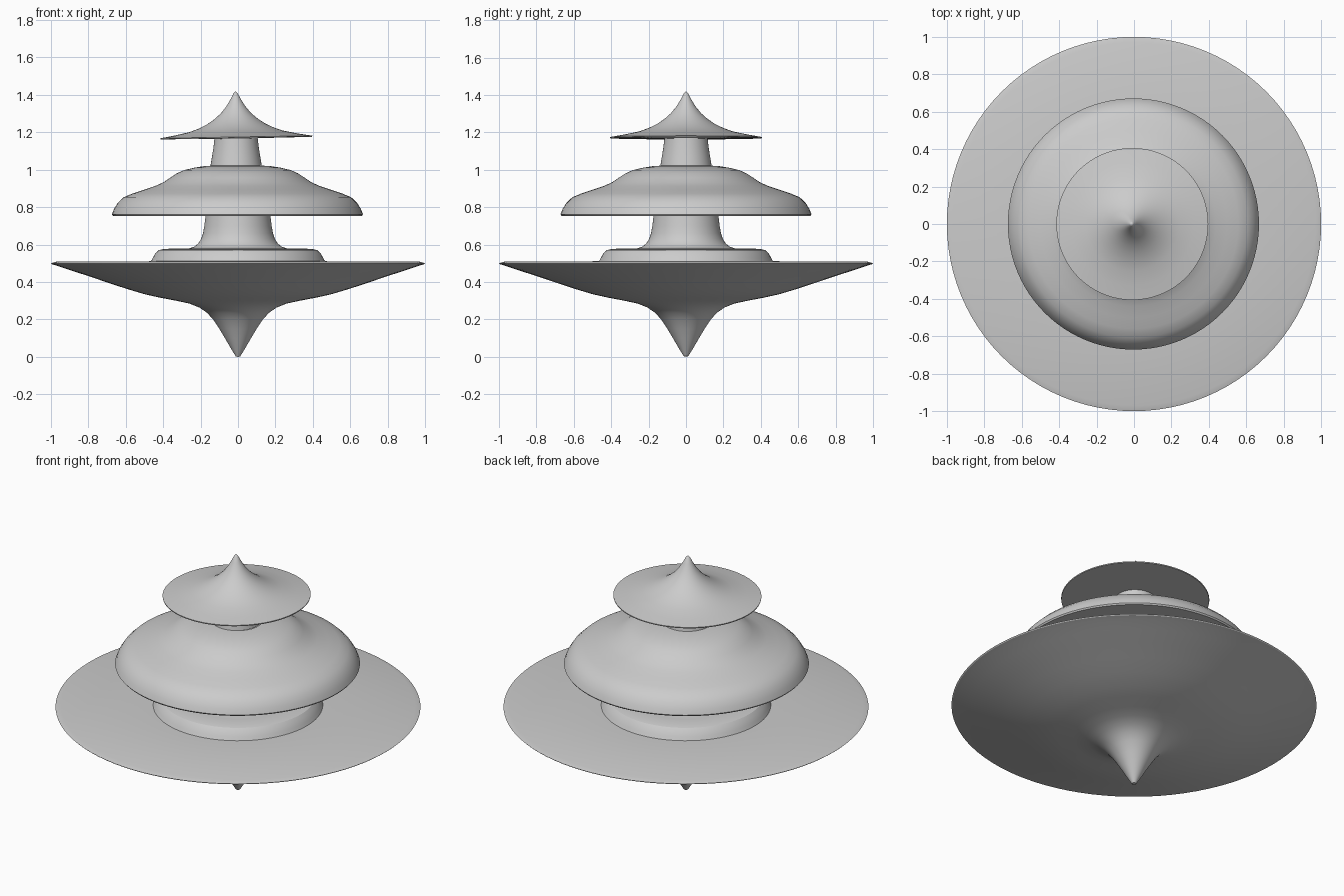
import bpy, bmesh, math

SEGMENTS = 96


def lathe(name, profile, x=0.0, tilt=0.0, pivot=0.0, angle=28):
    """Spin an (r, z) profile, listed bottom to top, about the vertical axis."""
    bm = bmesh.new()
    pts = [bm.verts.new((r, 0, z - pivot)) for r, z in profile]
    edges = [bm.edges.new(pair) for pair in zip(pts, pts[1:])]
    bmesh.ops.spin(bm, geom=pts + edges, cent=(0, 0, 0), axis=(0, 0, 1),
                   angle=math.tau, steps=SEGMENTS, use_duplicate=False)
    bmesh.ops.remove_doubles(bm, verts=bm.verts, dist=0.0004)
    bmesh.ops.recalc_face_normals(bm, faces=bm.faces)
    # An open shell may be recalculated inwards: the topmost/outermost face tells
    outer = max(bm.faces, key=lambda f: f.calc_center_median().xy.length)
    c = outer.calc_center_median()
    if outer.normal.x * c.x + outer.normal.y * c.y < 0:
        bmesh.ops.reverse_faces(bm, faces=bm.faces)
    mesh = bpy.data.meshes.new(name)
    bm.to_mesh(mesh)
    bm.free()
    ob = bpy.data.objects.new(name, mesh)
    bpy.context.collection.objects.link(ob)
    ob.location = (x, 0, pivot)
    ob.rotation_euler.y = tilt
    bpy.ops.object.select_all(action='DESELECT')
    ob.select_set(True)
    bpy.context.view_layer.objects.active = ob
    bpy.ops.object.shade_smooth_by_angle(angle=math.radians(angle))
    return ob


# Wide dish with a pointed foot
lathe("base_dish", [
    (0, 0), (0.012, 0.003), (0.035, 0.04), (0.07, 0.10), (0.10, 0.15),
    (0.133, 0.20), (0.165, 0.235), (0.205, 0.263), (0.26, 0.285),
    (0.33, 0.30), (0.42, 0.317), (0.50, 0.335), (0.60, 0.365),
    (0.70, 0.398), (0.80, 0.432), (0.90, 0.464), (0.97, 0.488),
    (0.995, 0.495), (1.0, 0.50), (0.97, 0.509), (0.46, 0.511)])

# Low step and flared column standing on the dish
lathe("lower_step_and_column", [
    (0.465, 0.511), (0.455, 0.53), (0.442, 0.552), (0.425, 0.57),
    (0.395, 0.577), (0.33, 0.579), (0.26, 0.58), (0.235, 0.588),
    (0.213, 0.605), (0.197, 0.63), (0.187, 0.66), (0.18, 0.70),
    (0.173, 0.757)])

# Bell-shaped middle roof with a flat underside
lathe("middle_roof", [
    (0.173, 0.757), (0.665, 0.754), (0.671, 0.762), (0.66, 0.79),
    (0.64, 0.822), (0.608, 0.853), (0.56, 0.873), (0.50, 0.893),
    (0.44, 0.913), (0.395, 0.933), (0.36, 0.957), (0.325, 0.98),
    (0.285, 0.998), (0.23, 1.011), (0.18, 1.019), (0.135, 1.022)], x=-0.003)

# Tapered upper column
lathe("upper_column", [
    (0.137, 1.021), (0.129, 1.07), (0.121, 1.12), (0.115, 1.172)], x=-0.01)

# Pointed top roof, very slightly tilted
lathe("top_roof", [
    (0, 1.166), (0.405, 1.169), (0.406, 1.175), (0.33, 1.188),
    (0.25, 1.205), (0.20, 1.223), (0.155, 1.245), (0.115, 1.272),
    (0.08, 1.303), (0.05, 1.34), (0.027, 1.378), (0.012, 1.407),
    (0, 1.42)], x=-0.009, tilt=-0.017, pivot=1.17)
